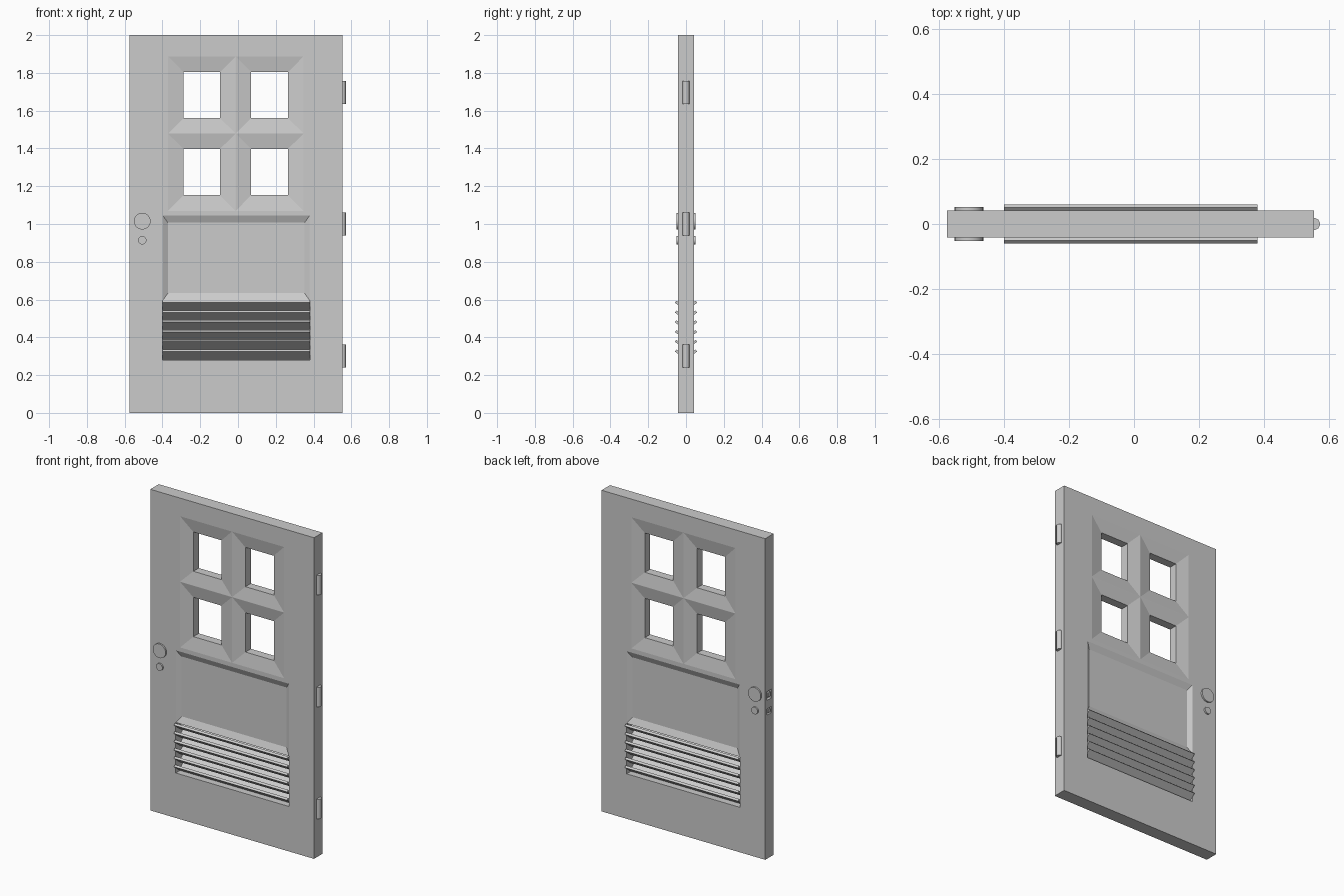
import bpy, bmesh, math

if "Cube" in bpy.data.objects:
    bpy.data.objects.remove(bpy.data.objects["Cube"])

T = 0.0415  # half thickness of the door


def finish(bm, name):
    bmesh.ops.recalc_face_normals(bm, faces=bm.faces)
    me = bpy.data.meshes.new(name)
    bm.to_mesh(me)
    bm.free()
    ob = bpy.data.objects.new(name, me)
    bpy.context.collection.objects.link(ob)
    return ob


def loft(bm, rings):
    loops = [[bm.verts.new(p) for p in ring] for ring in rings]
    n = len(loops[0])
    for a, b in zip(loops, loops[1:]):
        for i in range(n):
            bm.faces.new((a[i], a[(i + 1) % n], b[(i + 1) % n], b[i]))
    bm.faces.new(loops[0])
    bm.faces.new(loops[-1])


def rect(y, x0, x1, z0, z1):
    return [(x0, y, z0), (x1, y, z0), (x1, y, z1), (x0, y, z1)]


def box(bm, x0, x1, y0, y1, z0, z1):
    loft(bm, [rect(y0, x0, x1, z0, z1), rect(y1, x0, x1, z0, z1)])


def cylinder(name, center, r, depth, sides, rot):
    bpy.ops.mesh.primitive_cylinder_add(vertices=sides, radius=r, depth=depth,
                                        location=center, rotation=rot)
    ob = bpy.context.object
    ob.name = name
    bpy.ops.object.shade_smooth_by_angle(angle=math.radians(31))
    return ob


# door slab
bm = bmesh.new()
box(bm, -0.575, 0.553, -T, T, 0, 2)
slab = finish(bm, "door_slab")

# cutter: four bevelled windows
bm = bmesh.new()
g = 0.0007
cols = [((-0.37, -0.012 - g), (-0.289, -0.095)), ((-0.012 + g, 0.347), (0.07, 0.265))]
rows = [((1.07, 1.479 - g), (1.153, 1.398)), ((1.479 + g, 1.887), (1.56, 1.805))]
for ox, ix in cols:
    for oz, iz in rows:
        out, inn = (*ox, *oz), (*ix, *iz)
        d = T - 0.015
        loft(bm, [rect(-0.1, *out), rect(-T, *out), rect(-d, *inn),
                  rect(d, *inn), rect(T, *out), rect(0.1, *out)])
# cutter: middle panel recess on both faces
for s in (-1, 1):
    out, inn = (-0.398, 0.379, 0.596, 1.044), (-0.371, 0.352, 0.634, 1.007)
    loft(bm, [rect(s * 0.1, *out), rect(s * T, *out), rect(s * (T - 0.017), *inn)])
# cutter: louvre opening and latch pockets
box(bm, -0.40, 0.38, -0.1, 0.1, 0.28, 0.5945)
box(bm, -0.6, -0.557, -0.022, 0.022, 0.986, 1.04)
box(bm, -0.6, -0.557, -0.022, 0.022, 0.894, 0.932)
cutter = finish(bm, "cutter")
cutter.hide_render = True

mod = slab.modifiers.new("cut", 'BOOLEAN')
mod.object = cutter
mod.operation = 'DIFFERENCE'
mod.solver = 'EXACT'
bpy.context.view_layer.objects.active = slab
bpy.ops.object.modifier_apply(modifier=mod.name)
bpy.data.objects.remove(cutter)

# V-shaped louvre slats
for i in range(6):
    zt = 0.594 - i * 0.0517
    prof = [(-0.05, zt), (0, zt - 0.042), (0.05, zt),
            (0.06, zt - 0.01), (0, zt - 0.055), (-0.06, zt - 0.01)]
    bm = bmesh.new()
    loft(bm, [[(x, y, z) for y, z in prof] for x in (-0.40, 0.38)])
    finish(bm, f"louvre_slat_{i + 1}")

# round lock plates, passing through to both faces
ry = (math.pi / 2, 0, 0)
cylinder("knob_plate", (-0.507, 0, 1.015), 0.044, 0.103, 24, ry)
cylinder("lock_cylinder", (-0.507, 0, 0.914), 0.022, 0.103, 24, ry)

# latch bolts inside the edge pockets
for name, z, h in (("latch_bolt", 1.013, 0.014), ("dead_bolt", 0.913, 0.010)):
    bm = bmesh.new()
    box(bm, -0.574, -0.55, -0.011, 0.011, z - h, z + h)
    finish(bm, name)

# hinges
for i, z in enumerate((0.302, 0.999, 1.696)):
    cylinder(f"hinge_{i + 1}", (0.553, 0, z), 0.0185, 0.122, 12, (0, 0, math.pi / 12))
